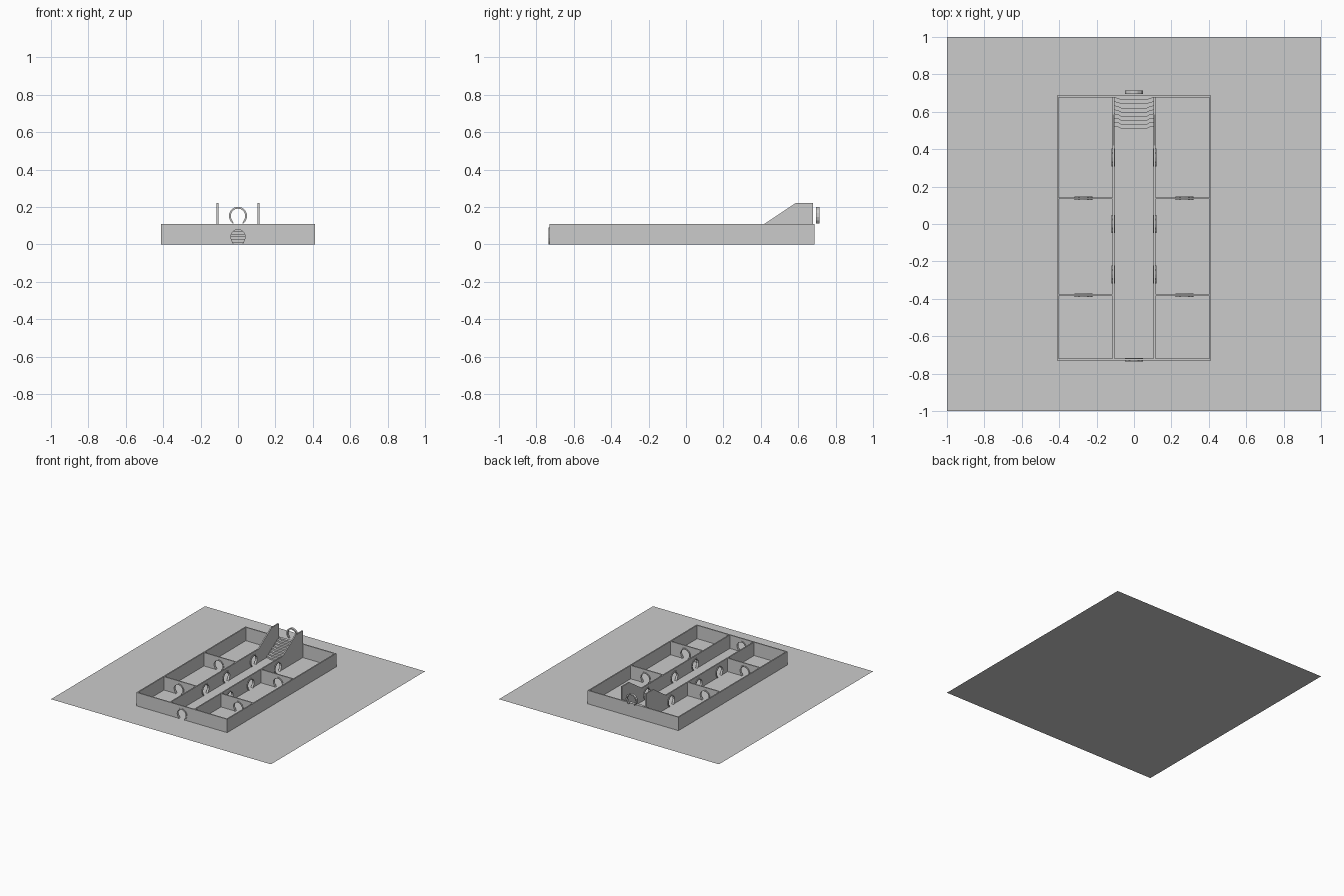
import bpy, bmesh, math
from mathutils import Vector

if "Cube" in bpy.data.objects:
    bpy.data.objects.remove(bpy.data.objects["Cube"])

H = 0.11      # wall height
T = 0.01      # wall thickness


def make_object(name, bm):
    bmesh.ops.recalc_face_normals(bm, faces=bm.faces)
    me = bpy.data.meshes.new(name)
    bm.to_mesh(me)
    bm.free()
    ob = bpy.data.objects.new(name, me)
    bpy.context.collection.objects.link(ob)
    return ob


def slab(name, pts, axis, pos, thick):
    """Extrude a (u, z) outline; u runs along 'axis', pos is the centre on the other axis."""
    bm = bmesh.new()
    a, b = pos - thick / 2, pos + thick / 2
    co = (lambda u, z, w: (u, w, z)) if axis == 'x' else (lambda u, z, w: (w, u, z))
    face = bm.faces.new([bm.verts.new(co(u, z, a)) for u, z in pts])
    ext = bmesh.ops.extrude_face_region(bm, geom=[face], use_keep_orig=True)
    move = Vector(co(0, 0, b)) - Vector(co(0, 0, a))
    bmesh.ops.translate(bm, vec=move,
                        verts=[e for e in ext['geom'] if isinstance(e, bmesh.types.BMVert)])
    bmesh.ops.triangulate(bm, faces=[f for f in bm.faces if len(f.verts) > 4])
    return make_object(name, bm)


def horseshoe(c, r, base=0.0):
    """Horseshoe arch points from left foot over the top to right foot."""
    n, start, end = 12, math.radians(233), math.radians(-53)
    pts = []
    for i in range(n + 1):
        t = start + (end - start) * i / n
        z = 0 if i in (0, n) else 0.04 + r * math.sin(t)
        pts.append((c + r * math.cos(t), base + z))
    return pts


def frame(name, c, axis, pos, base=0.0, thick=0.018):
    slab(name, horseshoe(c, 0.049, base) + horseshoe(c, 0.039, base)[::-1], axis, pos, thick)


def wall(name, u0, u1, axis, pos, doors=(), top=None):
    """Wall with arched door openings, plus a frame round each opening."""
    pts = [(u0, 0)]
    for c in sorted(doors):
        pts += horseshoe(c, 0.044)
    pts += [(u1, 0)] + (top or [(u1, H), (u0, H)])
    slab(name, pts, axis, pos, T)
    for i, c in enumerate(doors):
        frame(f"{name}_door_frame_{i + 1}", c, axis, pos)


# ground sheet
bm = bmesh.new()
bmesh.ops.create_grid(bm, x_segments=1, y_segments=1, size=1.0)
make_object("ground_sheet", bm)

# front and back walls
wall("front_wall", -0.413, 0.413, 'x', -0.725, doors=[0])
wall("back_wall", -0.413, 0.413, 'x', 0.682)

# side walls, corridor walls with raised stair sides, room dividers
stair_side = [(0.68, 0.22), (0.585, 0.22), (0.42, H), (-0.72, H)]
for side, s in (("left", -1), ("right", 1)):
    wall(f"{side}_outer_wall", -0.73, 0.687, 'y', s * 0.408)
    wall(f"{side}_corridor_wall", -0.72, 0.68, 'y', s * 0.11,
         doors=[-0.27, 0, 0.355], top=stair_side)
    for label, y in (("front", -0.38), ("rear", 0.138)):
        u0, u1 = sorted((s * 0.112, s * 0.406))
        wall(f"{side}_{label}_divider", u0, u1, 'x', y, doors=[s * 0.27])

# staircase with bowed step fronts
steps, y0, y1, rise = 8, 0.51, 0.684, H / 8
bm = bmesh.new()
for i in range(steps):
    y = y0 + (y1 - y0) * i / steps
    plan = [(-0.106, y + 0.012), (-0.085, y + 0.009), (-0.07, y), (0.07, y),
            (0.085, y + 0.009), (0.106, y + 0.012), (0.106, y1), (-0.106, y1)]
    z0, z1 = i * rise, (i + 1) * rise
    lo = [bm.verts.new((px, py, z0)) for px, py in plan]
    hi = [bm.verts.new((px, py, z1)) for px, py in plan]
    bm.faces.new(hi)
    bm.faces.new(lo[::-1])
    for k in range(len(plan)):
        j = (k + 1) % len(plan)
        bm.faces.new((lo[k], lo[j], hi[j], hi[k]))
make_object("staircase", bm)

# free-standing arch at the head of the stairs
frame("upper_arch", 0, 'x', 0.705, base=0.112)
